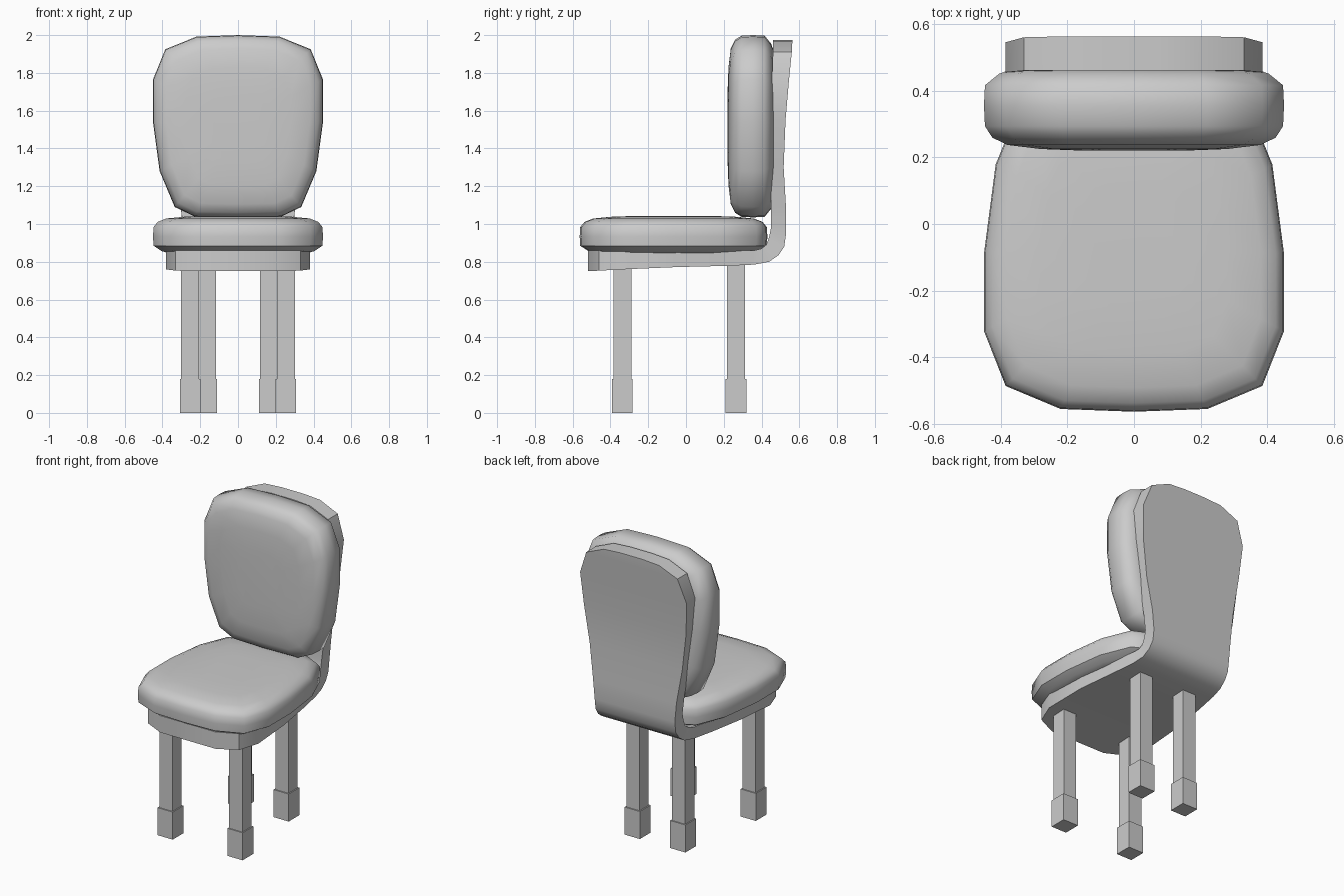
import bpy, bmesh

if "Cube" in bpy.data.objects:
    bpy.data.objects.remove(bpy.data.objects["Cube"])


def finish(bm, name, angle):
    bmesh.ops.recalc_face_normals(bm, faces=bm.faces)
    me = bpy.data.meshes.new(name)
    bm.to_mesh(me)
    bm.free()
    ob = bpy.data.objects.new(name, me)
    bpy.context.collection.objects.link(ob)
    bpy.ops.object.select_all(action='DESELECT')
    ob.select_set(True)
    bpy.context.view_layer.objects.active = ob
    if angle:
        bpy.ops.object.shade_smooth_by_angle(angle=angle)
    return ob


def box(name, x, y, z0, z1, s):
    bm = bmesh.new()
    bmesh.ops.create_cube(bm, size=1)
    for v in bm.verts:
        v.co = (x + v.co.x * s, y + v.co.y * s, z0 if v.co.z < 0 else z1)
    finish(bm, name, 0)


# Half outline shared by both cushions: (half width, distance from wide end)
HALF = [(0.22, 0.008), (0.385, 0.075), (0.45, 0.235), (0.45, 0.46),
        (0.415, 0.72), (0.335, 0.91), (0.23, 0.96)]
OUTLINE = ([(0, 0)] + HALF + [(0, 0.965)]
           + [(-x, d) for x, d in reversed(HALF)])
# Rounded edge: (depth fraction from hidden side, inset)
EDGE = [(0.0, 0.085), (0.06, 0.045), (0.2, 0.003), (0.45, 0.0), (0.7, 0.003),
        (0.84, 0.025), (0.93, 0.07), (0.98, 0.17), (1.0, 0.30)]


def cushion(name, place):
    bm = bmesh.new()
    rings = []
    for t, inset in EDGE:
        sx, sd = 1 - inset / 0.45, 1 - inset / 0.4825
        rings.append([bm.verts.new(place(x * sx, 0.4825 + (d - 0.4825) * sd, t))
                      for x, d in OUTLINE])
    n = len(OUTLINE)
    for a, b in zip(rings, rings[1:]):
        for i in range(n):
            j = (i + 1) % n
            bm.faces.new((a[i], a[j], b[j], b[i]))
    bm.faces.new(rings[0])
    bm.faces.new(rings[-1])
    finish(bm, name, 0.9)


cushion("seat_cushion", lambda x, d, t: (x, -0.563 + d * 1.03, 0.845 + 0.198 * t))
cushion("back_cushion", lambda x, d, t: (x, 0.465 - 0.245 * t, 2.0 - d))

# Bent shell: outer (y, z), inner (y, z), half width
SHELL = [(-.52, .75, -.52, .86, .2), (-.46, .753, -.46, .86, .33),
         (-.33, .76, -.33, .86, .38), (-.05, .772, -.05, .86, .37),
         (.2, .778, .2, .86, .335), (.36, .785, .36, .86, .31),
         (.44, .80, .40, .87, .298), (.49, .835, .425, .89, .293),
         (.52, .88, .44, .93, .29), (.53, .95, .45, .98, .29),
         (.53, 1.08, .45, 1.08, .302), (.517, 1.3, .45, 1.3, .335),
         (.527, 1.55, .45, 1.55, .37), (.545, 1.76, .455, 1.76, .385),
         (.56, 1.91, .46, 1.91, .33), (.563, 1.965, .46, 1.965, .2),
         (.563, 1.973, .46, 1.973, .08)]
bm = bmesh.new()
secs = [[bm.verts.new(c) for c in ((-w, oy, oz), (w, oy, oz), (w, iy, iz), (-w, iy, iz))]
        for oy, oz, iy, iz, w in SHELL]
for a, b in zip(secs, secs[1:]):
    for i in range(4):
        j = (i + 1) % 4
        bm.faces.new((a[i], a[j], b[j], b[i]))
bm.faces.new(secs[0])
bm.faces.new(secs[-1])
finish(bm, "seat_shell", 0.7)

# Legs with block feet; the rear pair stands closer together
for pos, x, y in (("front", 0.253, -0.337), ("rear", 0.165, 0.265)):
    for side, s in (("left", -1), ("right", 1)):
        box(f"{pos}_{side}_leg", s * x, y, 0.17, 0.80, 0.095)
        box(f"{pos}_{side}_foot", s * x, y, 0, 0.18, 0.11)
